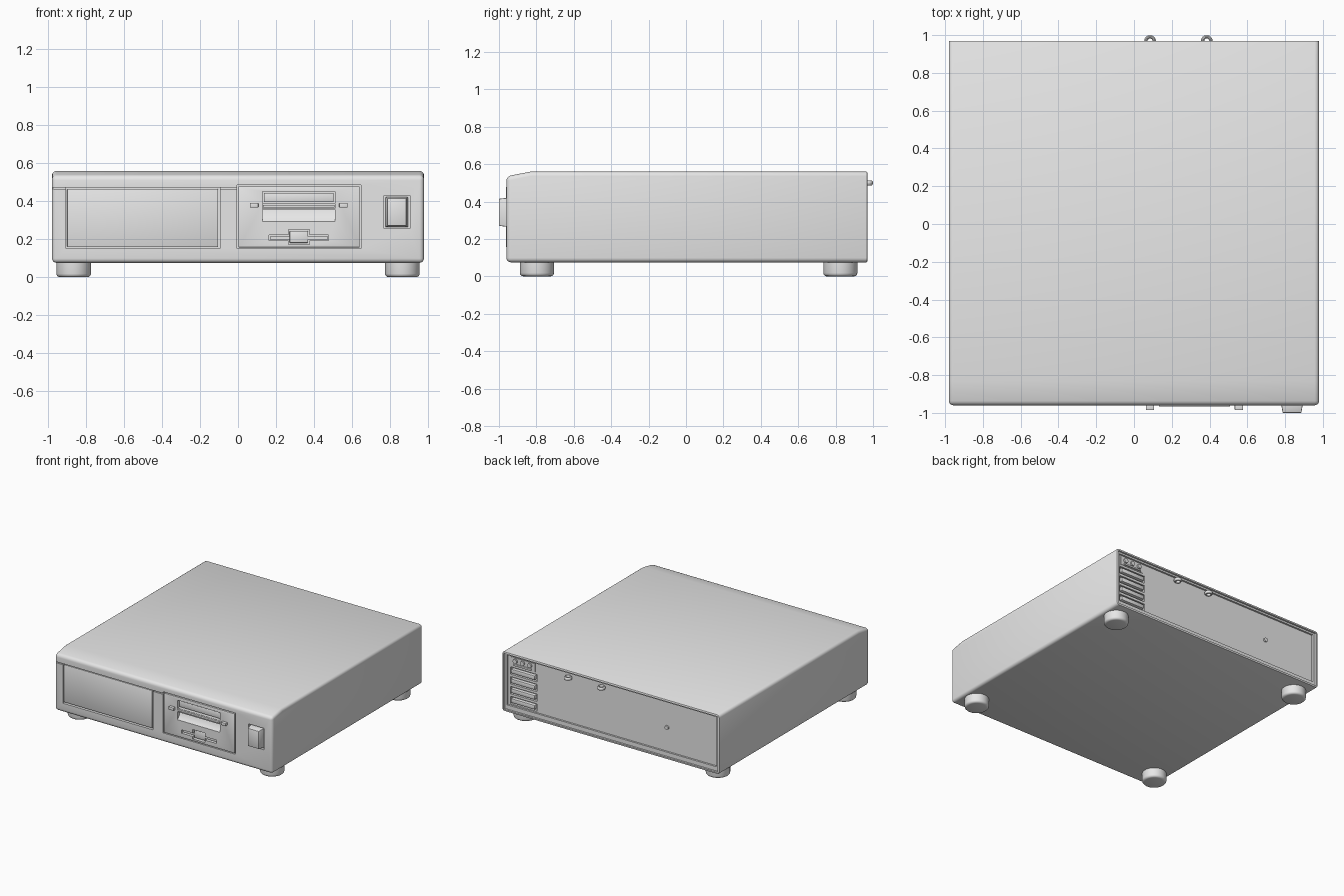
import bpy, bmesh, math

cube = bpy.data.objects.get("Cube")
if cube:
    bpy.data.objects.remove(cube, do_unlink=True)

grey = bpy.data.materials.new("case_grey")
grey.use_nodes = True
colour = (0.8, 0.8, 0.8, 1)
grey.diffuse_color = colour
grey.node_tree.nodes["Principled BSDF"].inputs["Base Color"].default_value = colour


def add_object(name, bm):
    bmesh.ops.recalc_face_normals(bm, faces=bm.faces)
    mesh = bpy.data.meshes.new(name)
    bm.to_mesh(mesh)
    bm.free()
    mesh.materials.append(grey)
    ob = bpy.data.objects.new(name, mesh)
    bpy.context.collection.objects.link(ob)
    return ob


def prism_mesh(x0, x1, profile):
    """Extrude a (y, z) profile along x."""
    bm = bmesh.new()
    face = bm.faces.new([bm.verts.new((x0, y, z)) for y, z in profile])
    new = bmesh.ops.extrude_face_region(bm, geom=[face])["geom"]
    bmesh.ops.translate(bm, vec=(x1 - x0, 0, 0),
                        verts=[v for v in new if isinstance(v, bmesh.types.BMVert)])
    bmesh.ops.recalc_face_normals(bm, faces=bm.faces)
    return bm


def box(name, x0, x1, y0, y1, z0, z1, bevel=0):
    bm = prism_mesh(x0, x1, [(y0, z0), (y1, z0), (y1, z1), (y0, z1)])
    if bevel:
        bmesh.ops.bevel(bm, geom=bm.edges[:], offset=bevel, segments=2,
                        profile=0.5, affect='EDGES')
    return add_object(name, bm)


def cut(target, cutter):
    mod = target.modifiers.new("cut", 'BOOLEAN')
    mod.operation = 'DIFFERENCE'
    mod.solver = 'EXACT'
    mod.object = cutter
    bpy.context.view_layer.objects.active = target
    bpy.ops.object.modifier_apply(modifier=mod.name)
    bpy.data.objects.remove(cutter, do_unlink=True)


def cut_box(target, *size):
    cut(target, box("cutter", *size))


def cylinder(name, x, y, z, radius, depth, along_y=False):
    bm = bmesh.new()
    bmesh.ops.create_cone(bm, cap_ends=True, segments=32, radius1=radius,
                          radius2=radius, depth=depth)
    ob = add_object(name, bm)
    ob.location = (x, y, z)
    if along_y:
        ob.rotation_euler.x = math.pi / 2
    return ob


FRONT, BACK, PANEL = -0.96, 0.97, 0.94

# Case with a sloped front top edge and rounded corners
bm = prism_mesh(-0.98, 0.98, [(FRONT, 0.075), (BACK, 0.075), (BACK, 0.56),
                              (-0.83, 0.56), (FRONT, 0.535)])
on_back = lambda e: all(v.co.y > BACK - 0.001 for v in e.verts)
edges = [e for e in bm.edges if not on_back(e) and e.calc_face_angle() > 0.5]
bmesh.ops.bevel(bm, geom=edges, offset=0.024, segments=4, profile=0.5, affect='EDGES')
bmesh.ops.bevel(bm, geom=[e for e in bm.edges if on_back(e)], offset=0.007,
                segments=2, profile=0.5, affect='EDGES')
case = add_object("case", bm)

# Stepped recess at the rear
cut_box(case, -0.964, 0.964, 0.955, 1.1, 0.091, 0.544)
cut_box(case, -0.945, 0.945, PANEL, 1.1, 0.125, 0.53)

# Front bays and seam
cut_box(case, -0.907, -0.095, FRONT + 0.025, -1.1, 0.15, 0.472)
cut_box(case, -0.005, 0.648, FRONT + 0.06, -1.1, 0.15, 0.485)
cut_box(case, 0.768, 0.905, FRONT + 0.02, -1.1, 0.255, 0.43)
cut_box(case, -1.1, -0.9, FRONT + 0.012, -1.1, 0.464, 0.472)
cut_box(case, -0.1, 0.0, FRONT + 0.012, -1.1, 0.464, 0.472)

# Blank bay cover
box("bay_cover", -0.9, -0.105, FRONT + 0.006, FRONT + 0.03, 0.158, 0.464, 0.003)

# Disk drive faceplate with openings
drive = box("drive_faceplate", 0.003, 0.641, FRONT - 0.002, FRONT + 0.062, 0.157, 0.478, 0.003)
cut_box(drive, 0.128, 0.512, FRONT + 0.03, -1.1, 0.388, 0.452)
cut_box(drive, 0.128, 0.512, FRONT + 0.02, -1.1, 0.361, 0.386)
cut(drive, add_object("cutter", prism_mesh(0.128, 0.512, [
    (-1.1, 0.293), (FRONT - 0.002, 0.293), (FRONT + 0.022, 0.32),
    (FRONT + 0.03, 0.357), (-1.1, 0.357)])))
cut_box(drive, 0.163, 0.478, FRONT + 0.035, -1.1, 0.193, 0.221)
cut_box(drive, 0.265, 0.376, FRONT + 0.03, -1.1, 0.173, 0.25)
box("upper_drive_flap", 0.137, 0.503, FRONT + 0.012, FRONT + 0.04, 0.395, 0.444, 0.003)
box("drive_divider", 0.132, 0.508, FRONT - 0.006, FRONT + 0.03, 0.366, 0.381, 0.002)
box("slot_flap", 0.168, 0.473, FRONT + 0.012, FRONT + 0.04, 0.199, 0.215)
box("slot_notch_flap", 0.272, 0.369, FRONT + 0.01, FRONT + 0.04, 0.181, 0.243, 0.003)
for x, name in ((0.085, "drive_light"), (0.555, "drive_button")):
    box(name, x - 0.022, x + 0.022, FRONT - 0.025, FRONT + 0.01, 0.367, 0.391, 0.003)

# Tapered power switch
bm = prism_mesh(0.775, 0.898, [(FRONT + 0.03, 0.262), (FRONT + 0.03, 0.423),
                               (-1.0, 0.423), (-1.0, 0.262)])
for v in bm.verts:
    if v.co.y < -0.99:
        v.co.x += 0.012 if v.co.x < 0.83 else -0.012
        v.co.z += 0.008 if v.co.z < 0.34 else -0.008
bmesh.ops.bevel(bm, geom=bm.edges[:], offset=0.005, segments=2, profile=0.5, affect='EDGES')
add_object("power_switch", bm)

# Feet with rounded lower rims
for x in (-0.866, 0.866):
    for y, place in ((-0.797, "front"), (0.825, "rear")):
        bm = bmesh.new()
        bmesh.ops.create_cone(bm, cap_ends=True, segments=40, radius1=0.091,
                              radius2=0.091, depth=0.09)
        rim = [e for e in bm.edges if all(v.co.z < 0 for v in e.verts)]
        bmesh.ops.bevel(bm, geom=rim, offset=0.018, segments=3, profile=0.5, affect='EDGES')
        foot = add_object(place + ("_left_foot" if x > 0 else "_right_foot"), bm)
        foot.location = (x, y, 0.045)

# Rear expansion slots
for i in range(4):
    z = 0.165 + i * 0.08
    cut_box(case, 0.685, 0.925, PANEL - 0.02, 1.1, z - 0.03, z + 0.03)
    box("expansion_slot_cover", 0.7, 0.915, PANEL - 0.03, PANEL + 0.008, z - 0.017, z + 0.017, 0.004)

# Rear connectors above the slots
box("connector_plate", 0.7, 0.92, PANEL - 0.01, PANEL + 0.004, 0.452, 0.52)
for x in (0.745, 0.81, 0.875):
    cylinder("connector_socket", x, PANEL + 0.006, 0.495, 0.018, 0.02, True)
box("connector_strip", 0.73, 0.89, PANEL - 0.01, PANEL + 0.014, 0.457, 0.471, 0.002)

# Rear cable loops and screw
for x in (0.085, 0.385):
    bpy.ops.mesh.primitive_torus_add(location=(x, 0.969, 0.5), major_radius=0.022,
                                     minor_radius=0.009, major_segments=28, minor_segments=10)
    loop = bpy.context.object
    loop.name = "cable_loop"
    loop.scale.z = 1.5
    loop.data.materials.append(grey)
cylinder("rear_screw", -0.49, PANEL + 0.003, 0.32, 0.016, 0.02, True)

# Smooth the rounded parts, keep the corners sharp
bpy.ops.object.select_all(action='DESELECT')
for ob in bpy.context.scene.objects:
    if ob.type == 'MESH' and grey.name in ob.data.materials:
        ob.select_set(True)
        bpy.context.view_layer.objects.active = ob
bpy.ops.object.shade_smooth_by_angle(angle=math.radians(35))
bpy.ops.object.select_all(action='DESELECT')
